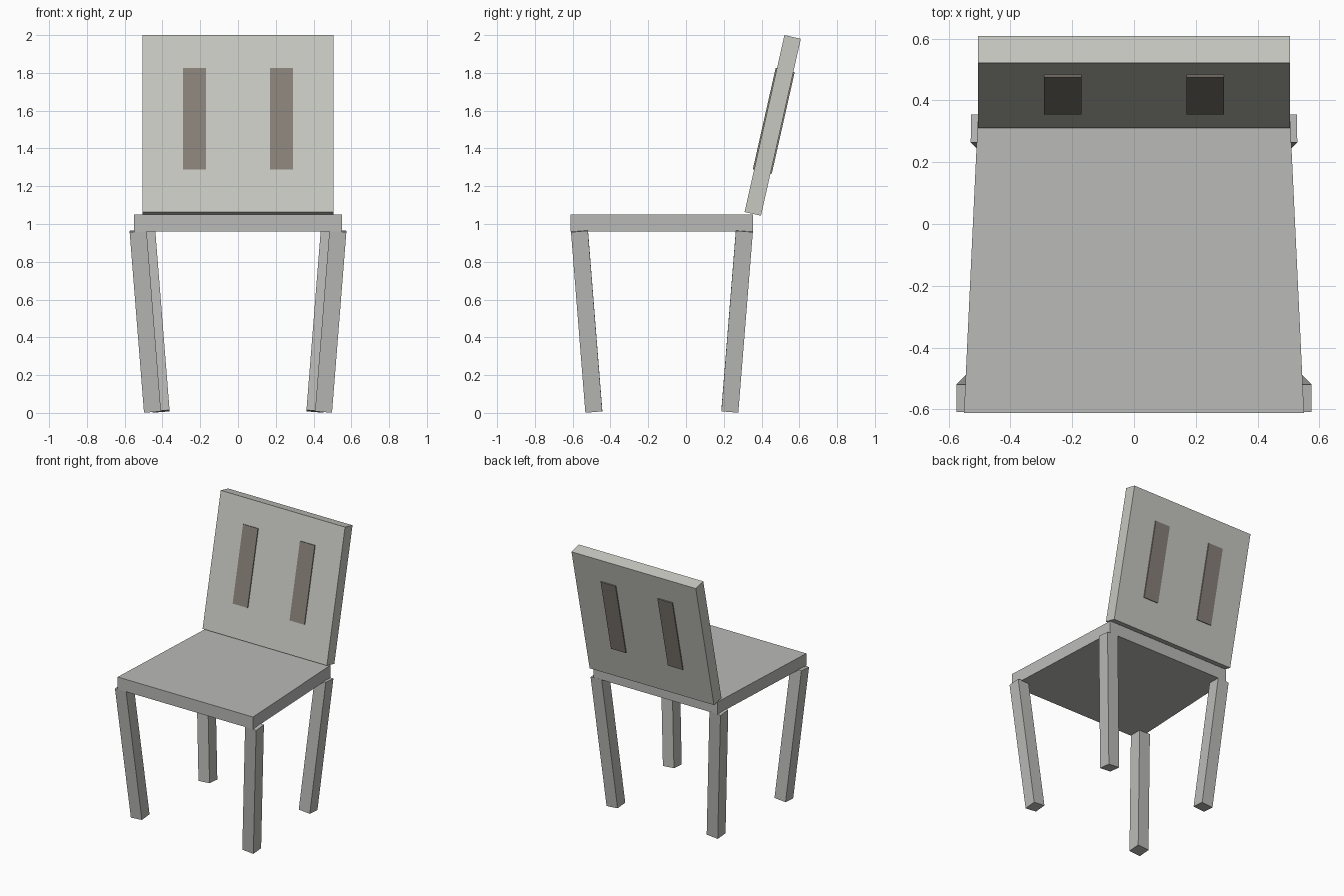
import bpy
import bmesh
import math
from mathutils import Matrix, Vector

if "Cube" in bpy.data.objects:
    bpy.data.objects.remove(bpy.data.objects["Cube"])


def srgb(r, g, b):
    return [((c / 255 + 0.055) / 1.055) ** 2.4 for c in (r, g, b)] + [1.0]


def material(name, rgb):
    m = bpy.data.materials.new(name)
    m.diffuse_color = srgb(*rgb)
    m.use_nodes = True
    m.node_tree.nodes["Principled BSDF"].inputs["Base Color"].default_value = m.diffuse_color
    return m


GREY = material("grey", (186, 186, 184))
PALE = material("pale_grey", (200, 200, 194))
TAUPE = material("taupe", (135, 128, 120))


def box(name, size, mat, matrix=None, taper=1.0):
    """Box centred on its matrix; taper narrows x on the +y side."""
    bm = bmesh.new()
    bmesh.ops.create_cube(bm, size=1)
    for v in bm.verts:
        if v.co.y > 0:
            v.co.x *= taper
        v.co = Vector(a * b for a, b in zip(v.co, size))
    bm.transform(matrix or Matrix())
    mesh = bpy.data.meshes.new(name)
    bm.to_mesh(mesh)
    bm.free()
    mesh.materials.append(mat)
    obj = bpy.data.objects.new(name, mesh)
    bpy.context.collection.objects.link(obj)
    return obj


# Seat, narrower at the back
box("seat", (1.10, 0.965, 0.09), GREY,
    Matrix.Translation((0, -0.129, 1.005)), taper=0.917)

# Backrest leaning back, with two inlaid slats showing on both faces
lean = Matrix.Translation((0, 0.459, 1.522)) @ Matrix.Rotation(math.radians(-12.7), 4, 'X')
box("backrest", (1.01, 0.089, 0.96), PALE, lean)
for side, s in (("left", -1), ("right", 1)):
    box(side + "_slat", (0.121, 0.103, 0.55), TAUPE,
        lean @ Matrix.Translation((s * 0.231, 0, 0.025)))

# Legs, splayed outwards towards the seat
for pos, bottom, top in (
        ("front", (0.453, -0.488), (0.529, -0.564)),
        ("back", (0.407, 0.232), (0.483, 0.309))):
    for side, s in (("left", -1), ("right", 1)):
        a = Vector((s * bottom[0], bottom[1], 0.008))
        b = Vector((s * top[0], top[1], 0.964))
        z = (b - a).normalized()
        x = Vector((0, 1, 0)).cross(z).normalized()
        rot = Matrix((x, z.cross(x), z)).transposed().to_4x4()
        box(pos + "_" + side + "_leg", (0.09, 0.09, (b - a).length), GREY,
            Matrix.Translation((a + b) / 2) @ rot)
